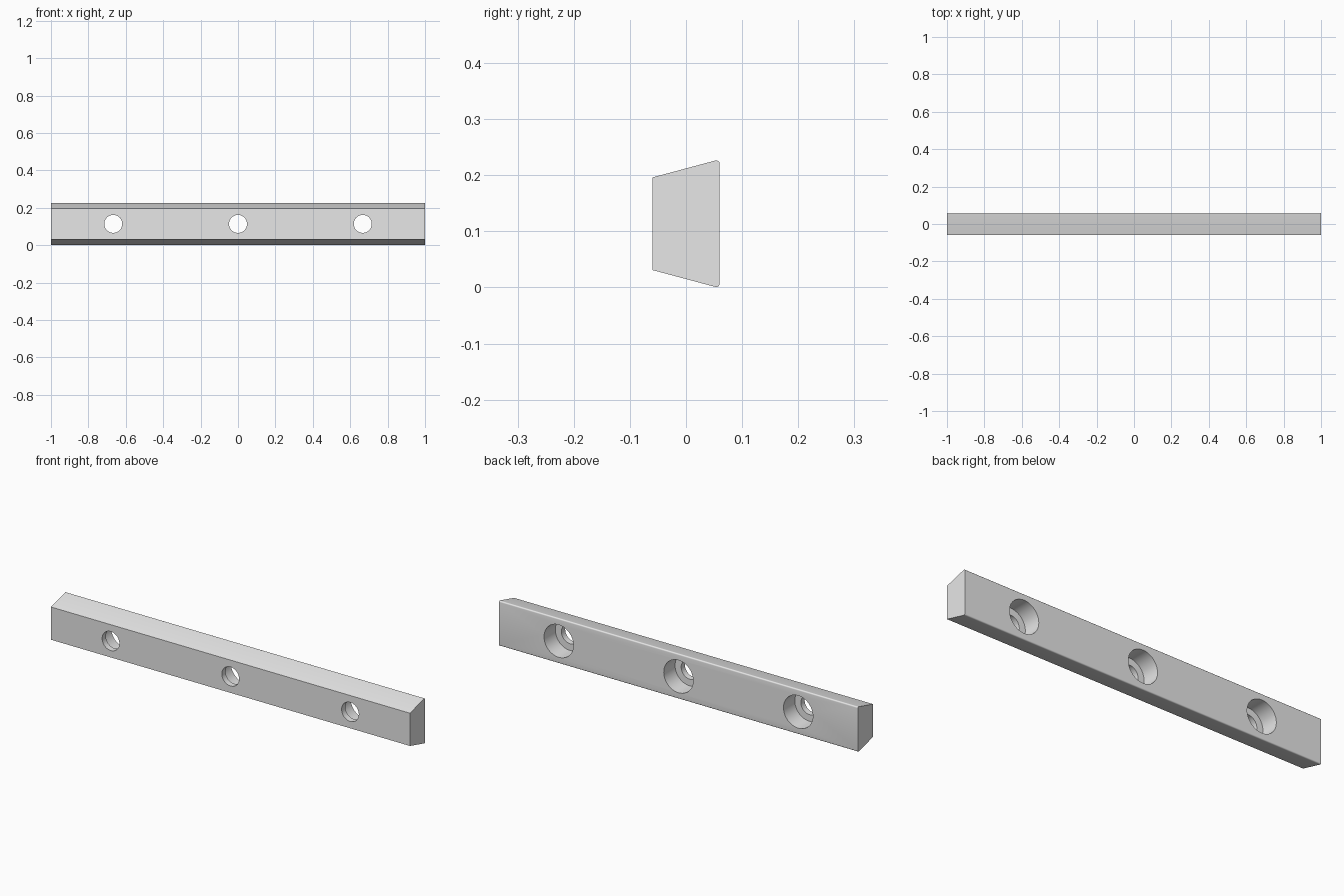
import bpy, bmesh
from math import sin, cos, pi, radians, tan

cube = bpy.data.objects.get("Cube")
if cube:
    bpy.data.objects.remove(cube, do_unlink=True)

HALF_LENGTH, HALF_DEPTH, MID = 1.0, 0.06, 0.1135
FRONT_HALF = 0.0825
SLOPE = radians(15)
HOLE_SPACING = 0.667

grey = bpy.data.materials.new("light grey")
grey.use_nodes = True
grey.diffuse_color = (0.8, 0.8, 0.8, 1)
grey.node_tree.nodes["Principled BSDF"].inputs["Base Color"].default_value = (0.8, 0.8, 0.8, 1)


def make_object(name, bm):
    bmesh.ops.recalc_face_normals(bm, faces=bm.faces)
    mesh = bpy.data.meshes.new(name)
    bm.to_mesh(mesh)
    bm.free()
    mesh.materials.append(grey)
    obj = bpy.data.objects.new(name, mesh)
    bpy.context.collection.objects.link(obj)
    return obj


def loft(bm, rings):
    """Join matching rings of points into a closed solid."""
    loops = [[bm.verts.new(p) for p in ring] for ring in rings]
    for a, b in zip(loops, loops[1:]):
        for i in range(len(a)):
            j = (i + 1) % len(a)
            bm.faces.new((a[i], a[j], b[j], b[i]))
    bm.faces.new(loops[0])
    bm.faces.new(loops[-1])


# Tapered bar, with the two wide back edges rounded
radius = 0.006
centre_y = HALF_DEPTH - radius
centre_z = FRONT_HALF + tan(SLOPE) * (centre_y + HALF_DEPTH) - radius / cos(SLOPE)
upper = [(-HALF_DEPTH, FRONT_HALF)]
for i in range(7):
    angle = (pi / 2 + SLOPE) * (1 - i / 6)
    upper.append((centre_y + radius * cos(angle), centre_z + radius * sin(angle)))
profile = upper + [(y, -z) for y, z in reversed(upper)]
bm = bmesh.new()
loft(bm, [[(x, y, MID + z) for y, z in profile] for x in (-HALF_LENGTH, HALF_LENGTH)])
bar = make_object("tapered_bar", bm)

# Stepped cutter: narrow hole at the front, wide counterbore at the back
bm = bmesh.new()
steps = [(-0.1, 0.048), (-0.03, 0.048), (-0.03, 0.082), (0.1, 0.082)]
angles = [2 * pi * i / 48 for i in range(48)]
for k in (-1, 0, 1):
    loft(bm, [[(k * HOLE_SPACING + r * cos(a), y, MID + r * sin(a)) for a in angles]
              for y, r in steps])
cutter = make_object("hole_cutter", bm)
cutter.hide_render = True

# Cut the holes and keep the edges crisp
cut = bar.modifiers.new("screw_holes", "BOOLEAN")
cut.operation = "DIFFERENCE"
cut.solver = "EXACT"
cut.object = cutter
bpy.context.view_layer.objects.active = bar
bpy.ops.object.select_all(action="DESELECT")
bar.select_set(True)
bpy.ops.object.modifier_apply(modifier=cut.name)
bpy.data.objects.remove(cutter, do_unlink=True)
bpy.ops.object.shade_smooth_by_angle(angle=radians(30))
